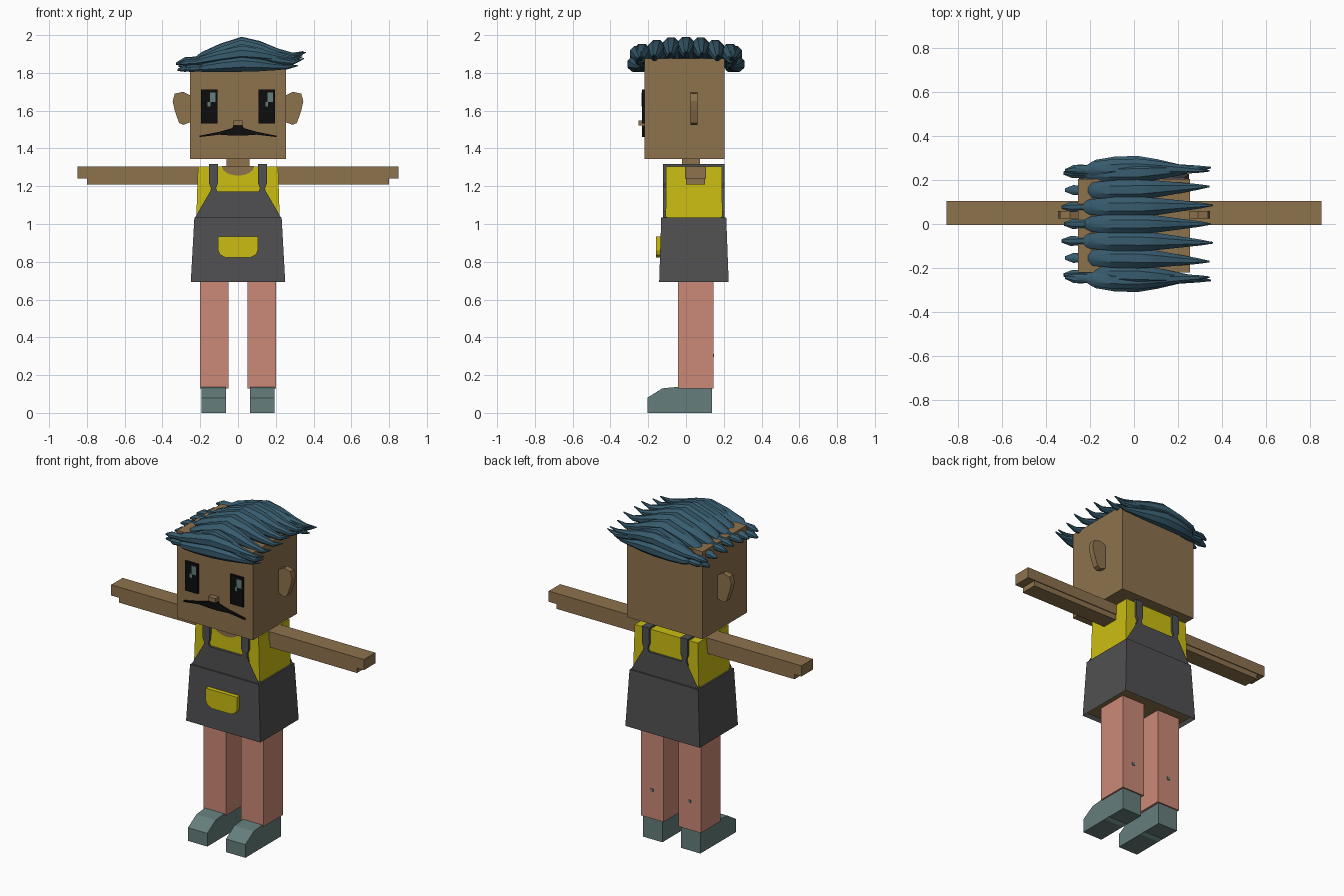
import bpy, bmesh, math
from mathutils import Vector

if "Cube" in bpy.data.objects:
    bpy.data.objects.remove(bpy.data.objects["Cube"])


def material(name, r, g, b):
    m = bpy.data.materials.new(name)
    m.use_nodes = True
    m.diffuse_color = (r, g, b, 1)
    bsdf = m.node_tree.nodes["Principled BSDF"]
    bsdf.inputs["Base Color"].default_value = (r, g, b, 1)
    bsdf.inputs["Roughness"].default_value = 0.8
    return m


skin = material("brown skin", 0.27, 0.168, 0.075)
yellow = material("yellow cloth", 0.6, 0.51, 0.006)
grey = material("dark grey cloth", 0.08, 0.08, 0.084)
pink = material("salmon trousers", 0.6, 0.25, 0.185)
teal = material("grey teal", 0.13, 0.21, 0.2)
blue = material("dark blue hair", 0.038, 0.105, 0.155)
black = material("black", 0.004, 0.004, 0.004)


def finish(name, bm, *mats):
    bmesh.ops.recalc_face_normals(bm, faces=bm.faces)
    mesh = bpy.data.meshes.new(name)
    bm.to_mesh(mesh)
    bm.free()
    for m in mats:
        mesh.materials.append(m)
    obj = bpy.data.objects.new(name, mesh)
    bpy.context.collection.objects.link(obj)
    return obj


def tapered(name, z0, z1, low, high, mat):
    """Four-sided block; low and high are (x0, x1, y0, y1) rectangles."""
    bm = bmesh.new()
    rings = []
    for z, (x0, x1, y0, y1) in ((z0, low), (z1, high)):
        corners = ((x0, y0), (x1, y0), (x1, y1), (x0, y1))
        rings.append([bm.verts.new((x, y, z)) for x, y in corners])
    bm.faces.new(rings[0])
    bm.faces.new(rings[1])
    for i in range(4):
        j = (i + 1) % 4
        bm.faces.new((rings[0][i], rings[0][j], rings[1][j], rings[1][i]))
    return finish(name, bm, mat)


def box(name, x0, x1, y0, y1, z0, z1, mat):
    rect = (x0, x1, y0, y1)
    return tapered(name, z0, z1, rect, rect, mat)


def prism(name, points, a, b, mat, along="y"):
    """Extrude an outline: (x, z) along y, or (y, z) along x."""
    bm = bmesh.new()
    place = (lambda p, d: (p[0], d, p[1])) if along == "y" else (lambda p, d: (d, p[0], p[1]))
    ends = [[bm.verts.new(place(p, d)) for p in points] for d in (a, b)]
    caps = [bm.faces.new(e) for e in ends]
    n = len(points)
    for i in range(n):
        j = (i + 1) % n
        bm.faces.new((ends[0][i], ends[0][j], ends[1][j], ends[1][i]))
    bmesh.ops.triangulate(bm, faces=caps)
    return finish(name, bm, mat)


def mirrored(points):
    return points + [(-x, z) for x, z in reversed(points)]


# Head, neck and face
box("head", -0.255, 0.255, -0.22, 0.205, 1.345, 1.877, skin)
box("neck", -0.06, 0.06, -0.02, 0.075, 1.28, 1.35, skin)
box("nose", -0.025, 0.025, -0.252, -0.215, 1.522, 1.548, skin)
prism("moustache", mirrored([(0.018, 1.54), (0.03, 1.508), (0.1, 1.488), (0.205, 1.467),
                             (0.205, 1.46), (0.1, 1.473), (0.03, 1.468)]),
      -0.232, -0.218, black)
ear = [(0.25, 1.68), (0.29, 1.70), (0.335, 1.69), (0.346, 1.65),
       (0.335, 1.6), (0.312, 1.535), (0.29, 1.525), (0.25, 1.54)]

for side, s in (("left", 1), ("right", -1)):
    # Eyes with two glints
    c = 0.1525 * s
    box(side + "_eye", c - 0.043, c + 0.043, -0.232, -0.218, 1.533, 1.712, black)
    box(side + "_eye_glint", c + 0.003, c + 0.034, -0.235, -0.231, 1.645, 1.697, teal)
    box(side + "_eye_small_glint", c - 0.008, c + 0.007, -0.235, -0.231, 1.622, 1.646, teal)
    prism(side + "_ear", [(x * s, z) for x, z in ear], 0.025, 0.06, skin)
    # Arms with a shorter lower layer
    box(side + "_arm", *sorted((0.2 * s, 0.85 * s)), -0.005, 0.105, 1.24, 1.305, skin)
    box(side + "_arm_underside", *sorted((0.2 * s, 0.8 * s)), 0.0, 0.1, 1.208, 1.241, skin)
    # Legs, patches and shoes
    box(side + "_leg", *sorted((0.05 * s, 0.202 * s)), -0.042, 0.145, 0.13, 0.73, pink)
    box(side + "_leg_patch", 0.126 * s - 0.009, 0.126 * s + 0.009, 0.144, 0.149, 0.295, 0.313, teal)
    prism(side + "_shoe", [(-0.205, 0), (-0.205, 0.08), (-0.125, 0.13), (-0.04, 0.138),
                           (0.137, 0.136), (0.137, 0), (0.015, 0), (0.01, 0.016), (-0.02, 0)],
          0.063 * s, 0.193 * s, teal, along="x")

# Shirt with a round neckline
tapered("shirt", 0.8, 1.305, (-0.228, 0.228, -0.11, 0.195), (-0.212, 0.212, -0.105, 0.19), yellow)
prism("neckline", [(0.085 * math.cos(math.pi * i / 8), 1.306 - 0.05 * math.sin(math.pi * i / 8))
                   for i in range(9)], -0.11, -0.05, skin)
box("neckline_top", -0.085, 0.085, -0.11, 0.08, 1.3, 1.308, skin)

# Skirt, with the body showing in its recessed underside
skirt = tapered("skirt", 0.692, 1.035, (-0.25, 0.25, -0.142, 0.226),
                (-0.231, 0.231, -0.131, 0.213), grey)
skirt.data.materials.append(skin)
bm = bmesh.new()
bm.from_mesh(skirt.data)
bm.faces.ensure_lookup_table()
base = min(bm.faces, key=lambda f: f.calc_center_median().z)
bmesh.ops.inset_region(bm, faces=[base], thickness=0.018)
base.material_index = 1
for v in base.verts:
    v.co.z += 0.02
bm.to_mesh(skirt.data)
bm.free()

# Bib panels and shoulder straps
bib = mirrored([(0.106, 1.172), (0.148, 1.172), (0.153, 1.127), (0.175, 1.067), (0.23, 1.03)])
strap = [(0.106, 1.165), (0.116, 1.19), (0.106, 1.217), (0.106, 1.317),
         (0.154, 1.317), (0.154, 1.217), (0.143, 1.19), (0.148, 1.165)]
for face, y0, y1 in (("front", -0.121, -0.1), ("back", 0.185, 0.204)):
    prism(face + "_bib", bib, y0, y1, grey)
    for side, s in (("left", 1), ("right", -1)):
        prism(f"{face}_{side}_strap", [(x * s, z) for x, z in strap], y0, y1, grey)
for side, s in (("left", 1), ("right", -1)):
    box(side + "_shoulder_strap", *sorted((0.106 * s, 0.154 * s)), -0.12, 0.203, 1.3, 1.317, grey)

# Pocket
prism("pocket", mirrored([(0.105, 0.935), (0.105, 0.86), (0.095, 0.837), (0.065, 0.822)]),
      -0.16, -0.12, yellow)

# Hair: stations of x, centre height, half height, half width
STRAND = [(-0.33, 1.853, 0.006, 0.008), (-0.29, 1.863, 0.022, 0.024), (-0.23, 1.868, 0.02, 0.022),
          (-0.2, 1.882, 0.03, 0.038), (-0.1, 1.915, 0.042, 0.048), (0.02, 1.945, 0.05, 0.05),
          (0.12, 1.93, 0.042, 0.04), (0.22, 1.905, 0.026, 0.026), (0.3, 1.893, 0.015, 0.015),
          (0.36, 1.913, 0.003, 0.004)]


def hair_strand(name, path, sides=8):
    """Loft rings along a path of (centre, half height, half width)."""
    bm = bmesh.new()
    rings = []
    for centre, h, w in path:
        turns = [2 * math.pi * (i + 0.5) / sides for i in range(sides)]
        rings.append([bm.verts.new(centre + Vector((0, w * math.cos(t), h * math.sin(t))))
                      for t in turns])
    bm.faces.new(rings[0])
    bm.faces.new(rings[-1])
    for a, b in zip(rings, rings[1:]):
        for i in range(sides):
            j = (i + 1) % sides
            bm.faces.new((a[i], a[j], b[j], b[i]))
    obj = finish(name, bm, blue)
    bpy.ops.object.select_all(action="DESELECT")
    obj.select_set(True)
    bpy.context.view_layer.objects.active = obj
    bpy.ops.object.shade_smooth_by_angle(angle=math.radians(35))


# Top strands lie side by side and sink towards the front and back
for k in range(7):
    y = (k - 3) * 0.077
    drop = 0.7 * y * y
    reach = 1 - 0.035 * (k % 2) - 0.6 * y * y
    hair_strand(f"top_hair_strand_{k + 1}",
                [(Vector((x * reach, y * (1 + 0.3 * max(x, 0)), z - drop)), h, w)
                 for x, z, h, w in STRAND])

# Side strands hang over the front and back of the head, bowing outwards
for face, s in (("front", -1), ("back", 1)):
    hair_strand(face + "_fringe",
                [(Vector((x * 0.88, s * (0.235 + 0.6 * w), 1.822 + 0.3 * (z - 1.86))),
                  h * 0.9, w * 0.95) for x, z, h, w in STRAND])
    hair_strand(face + "_upper_fringe",
                [(Vector((x * 0.95, s * (0.24 + 0.3 * w), 1.853 + 0.6 * (z - 1.86))),
                  h * 0.85, w * 0.9) for x, z, h, w in STRAND])
